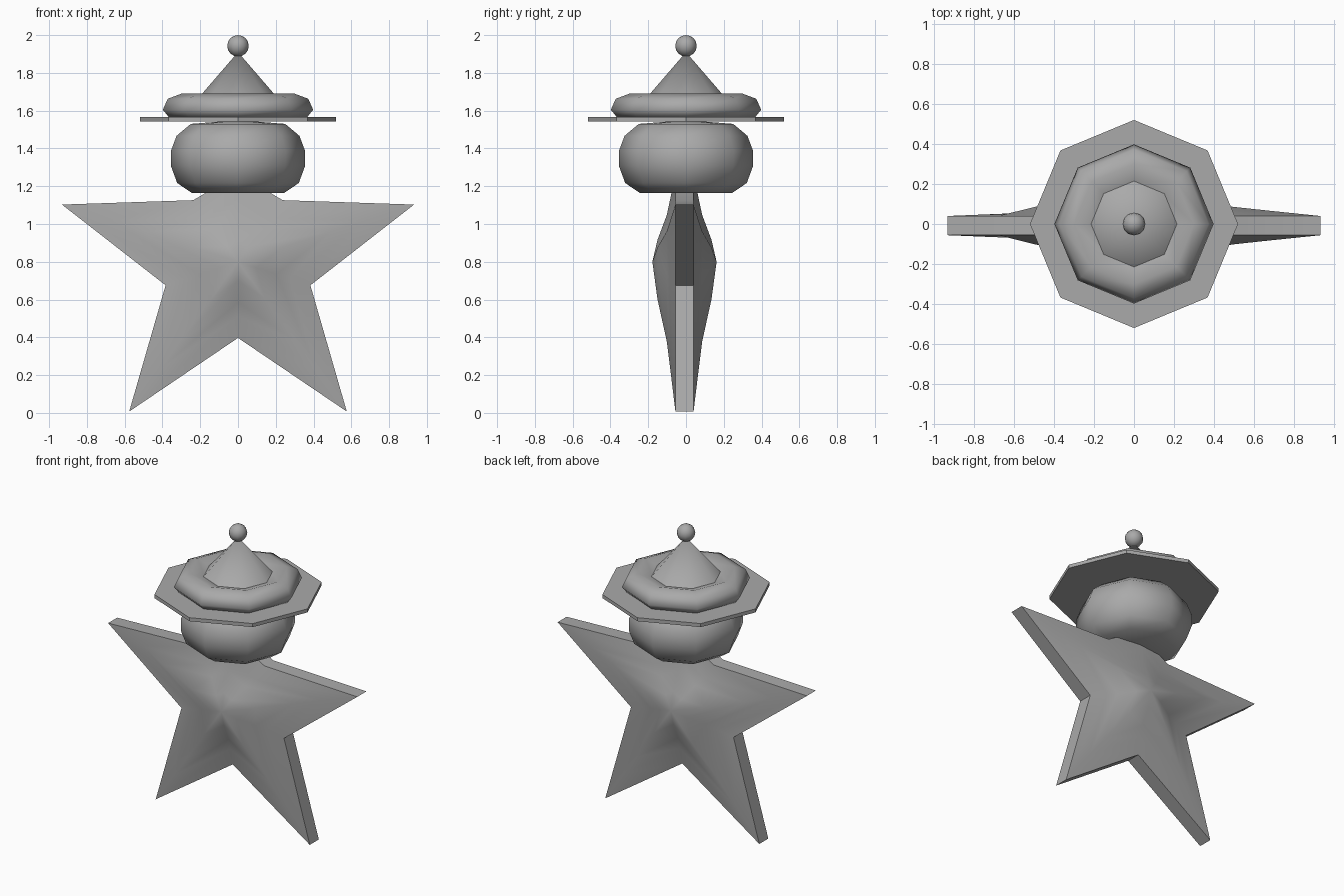
import bpy, bmesh, math

cube = bpy.data.objects.get("Cube")
if cube:
    bpy.data.objects.remove(cube)

grey = bpy.data.materials.new("plain grey")
grey.use_nodes = True
colour = (0.4, 0.4, 0.4, 1)
grey.diffuse_color = colour
grey.node_tree.nodes["Principled BSDF"].inputs["Base Color"].default_value = colour


def finish(name, bm, angle):
    """Turn a bmesh into a named, shaded object."""
    bmesh.ops.remove_doubles(bm, verts=bm.verts, dist=0.0005)
    bmesh.ops.recalc_face_normals(bm, faces=bm.faces)
    mesh = bpy.data.meshes.new(name)
    bm.to_mesh(mesh)
    bm.free()
    mesh.materials.append(grey)
    obj = bpy.data.objects.new(name, mesh)
    bpy.context.collection.objects.link(obj)
    bpy.ops.object.select_all(action='DESELECT')
    obj.select_set(True)
    bpy.context.view_layer.objects.active = obj
    bpy.ops.object.shade_smooth_by_angle(angle=math.radians(angle))
    return obj


def lathe(name, profile, angle=40, sides=8, closed=False):
    """Spin a (radius, height) profile about the z axis."""
    bm = bmesh.new()
    verts = [bm.verts.new((r, 0, z)) for r, z in profile]
    pairs = list(zip(verts, verts[1:]))
    if closed:
        pairs.append((verts[-1], verts[0]))
    edges = [bm.edges.new(p) for p in pairs]
    bmesh.ops.spin(bm, geom=verts + edges, cent=(0, 0, 0), axis=(0, 0, 1),
                   angle=math.tau, steps=sides)
    return finish(name, bm, angle)


# Star body: nested outlines that swell towards the middle
centre_z, tip, valley = 0.8, 0.98, 0.403
outline = []
for i in range(10):
    a = math.pi / 2 + i * math.pi / 5
    r = valley if i % 2 else tip
    if i == 0:
        r = 0.465  # short top point tucked into the head
    outline.append((r * math.cos(a), r * math.sin(a)))
layers = [(1, 0.048), (0.72, 0.075), (0.53, 0.094), (0.25, 0.143)]

bm = bmesh.new()
rims = []
for side in (-1, 1):
    rings = []
    for scale, depth in layers:
        ring = []
        for i, (x, z) in enumerate(outline):
            d = 0.05 if (i == 2 and scale == 0.72) else depth
            ring.append(bm.verts.new((x * scale, side * d - 0.008, centre_z + z * scale)))
        rings.append(ring)
    middle = bm.verts.new((0, side * 0.17 - 0.008, centre_z))
    for i in range(10):
        j = (i + 1) % 10
        for a, b in zip(rings, rings[1:]):
            bm.faces.new((a[i], a[j], b[j], b[i]))
        bm.faces.new((rings[-1][i], rings[-1][j], middle))
    rims.append(rings[0])
for i in range(10):
    j = (i + 1) % 10
    bm.faces.new((rims[0][i], rims[0][j], rims[1][j], rims[1][i]))
finish("star_body", bm, 50)

# Head
lathe("head", [(0, 1.165), (0.245, 1.165), (0.322, 1.217), (0.356, 1.31),
               (0.356, 1.385), (0.325, 1.467), (0.25, 1.53), (0, 1.55)], 60)

# Hat: flat brim, padded band, cone and bobble
lathe("hat_brim", [(0, 1.542), (0.52, 1.542), (0.52, 1.566), (0, 1.566)])
lathe("hat_band", [(0.365, 1.564), (0.398, 1.605), (0.372, 1.663), (0.3, 1.69),
                   (0.21, 1.66), (0.2, 1.564)], 60, closed=True)
lathe("hat_cone", [(0, 1.565), (0.298, 1.565), (0, 1.91)], 60)
bobble = [(0.057 * math.sin(k * math.pi / 8), 1.943 - 0.057 * math.cos(k * math.pi / 8))
          for k in range(9)]
lathe("hat_bobble", bobble, 60, sides=12)
